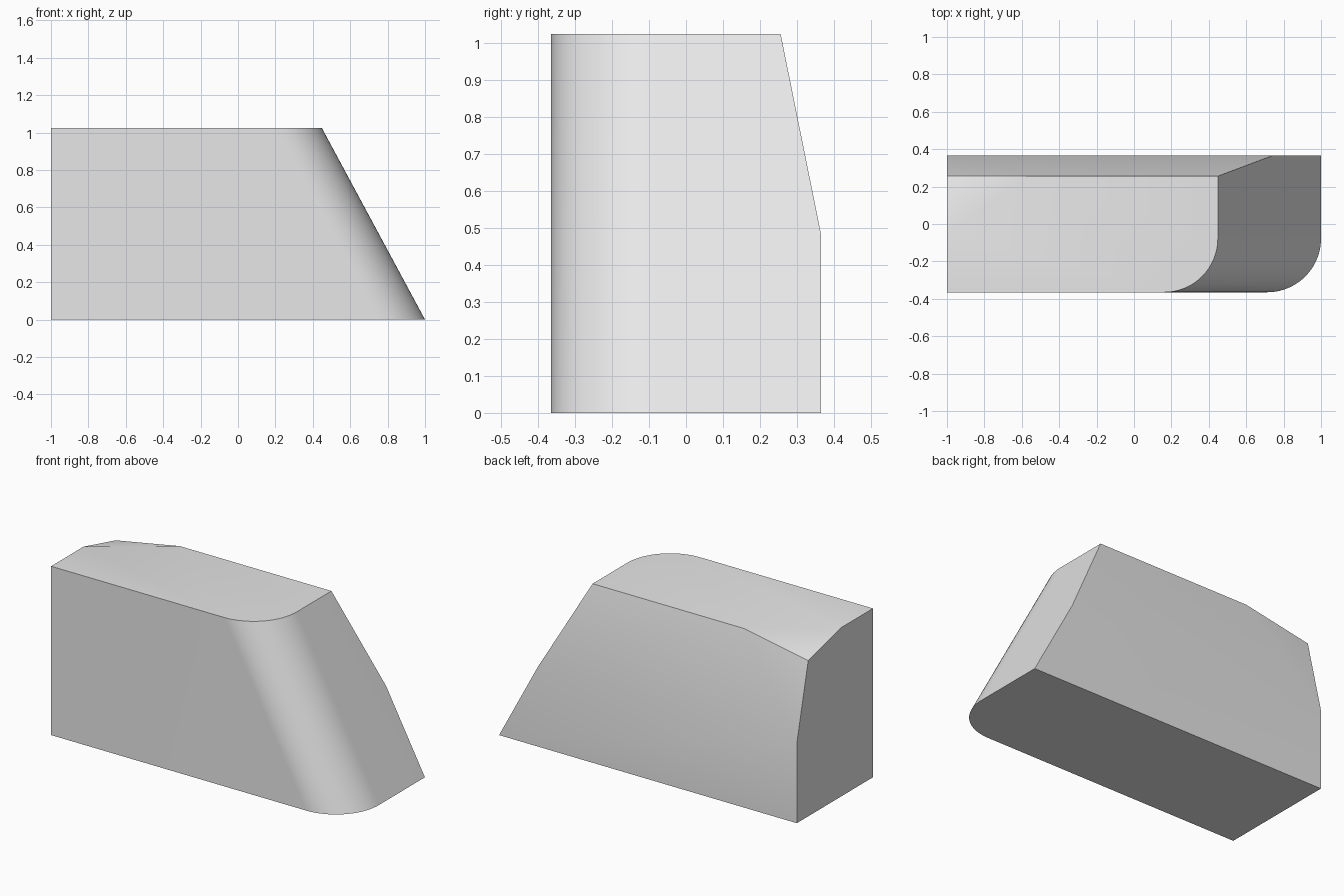
import bpy
import bmesh
from math import sin, cos, pi, radians

cube = bpy.data.objects.get("Cube")
if cube:
    bpy.data.objects.remove(cube, do_unlink=True)

# Main dimensions
DEPTH = 0.365        # half depth
HEIGHT = 1.025
BEND = 0.485         # height where the back starts to lean forward
BACK_TOP = 0.256     # y of the upper back edge
RADIUS = 0.288       # rounded front corner
LEAN = 0.552         # how far the slanted end moves in over the full height
STEPS = 24


def end_x(z):
    return 1 - LEAN * z / HEIGHT


bm = bmesh.new()


def vert(x, y, z):
    return bm.verts.new((x, y, z))


def corner_arc(z):
    """Rounded front corner, from the front face to the slanted end."""
    cx, cy = end_x(z) - RADIUS, RADIUS - DEPTH
    angles = [pi / 2 * i / STEPS for i in range(STEPS + 1)]
    return [vert(cx + RADIUS * sin(a), cy - RADIUS * cos(a), z) for a in angles]


# Shared corners
low_arc, high_arc = corner_arc(0), corner_arc(HEIGHT)
front_low, front_high = vert(-1, -DEPTH, 0), vert(-1, -DEPTH, HEIGHT)
back_low, back_low_end = vert(-1, DEPTH, 0), vert(1, DEPTH, 0)
bend, bend_end = vert(-1, DEPTH, BEND), vert(end_x(BEND), DEPTH, BEND)
top_end = vert(end_x(HEIGHT), BACK_TOP, HEIGHT)
dip_back = vert(-0.57, BACK_TOP, HEIGHT)
dip_front = vert(-1, -0.054, HEIGHT)
dip_low = vert(-1, BACK_TOP, 0.945)

faces = [
    [front_low, *low_arc, back_low_end, back_low],                   # base
    [front_high, *high_arc, top_end, dip_back, dip_front],           # top
    [dip_front, dip_back, dip_low],                                  # dipped corner
    [front_low, low_arc[0], high_arc[0], front_high],                # front
    [low_arc[-1], back_low_end, bend_end, top_end, high_arc[-1]],    # slanted end
    [back_low_end, back_low, bend, bend_end],                        # lower back
    [bend_end, bend, dip_back, top_end],                             # upper back
    [bend, dip_low, dip_back],                                       # upper back corner
    [back_low, front_low, front_high, dip_front, dip_low, bend],     # flat end
]
for i in range(STEPS):                                               # rounded corner
    faces.append([low_arc[i], low_arc[i + 1], high_arc[i + 1], high_arc[i]])
for f in faces:
    bm.faces.new(f)
bmesh.ops.recalc_face_normals(bm, faces=bm.faces[:])

mesh = bpy.data.meshes.new("slanted_block")
bm.to_mesh(mesh)
bm.free()
block = bpy.data.objects.new("slanted_block", mesh)
bpy.context.collection.objects.link(block)

# Single grey material
grey = bpy.data.materials.new("plain grey")
grey.use_nodes = True
colour = (0.8, 0.8, 0.8, 1)
grey.diffuse_color = colour
grey.node_tree.nodes["Principled BSDF"].inputs["Base Color"].default_value = colour
mesh.materials.append(grey)

# Smooth shading with crisp edges
bpy.ops.object.select_all(action="DESELECT")
block.select_set(True)
bpy.context.view_layer.objects.active = block
bpy.ops.object.shade_smooth_by_angle(angle=radians(30))
